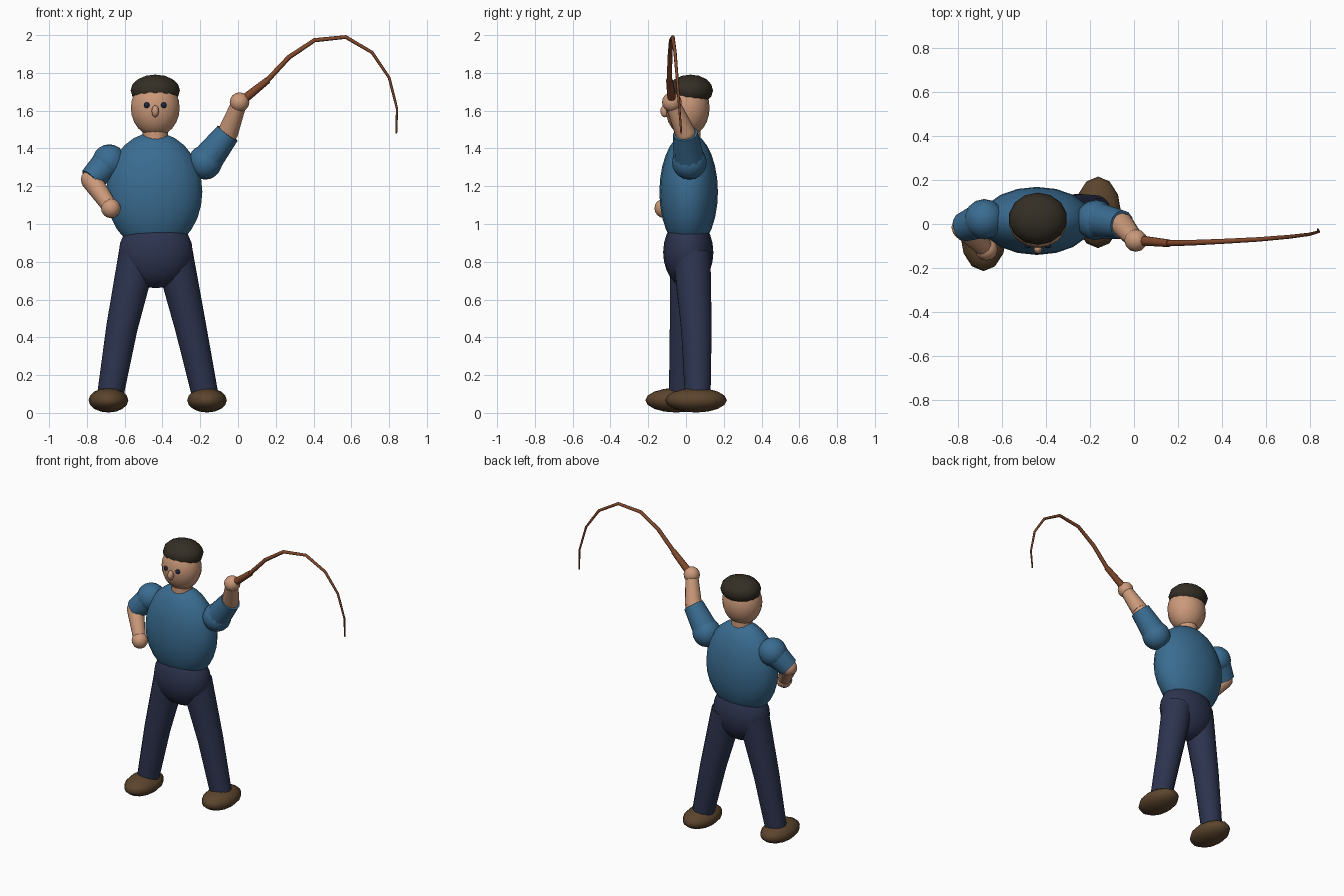
import bpy, bmesh, math
from mathutils import Vector, Matrix

if "Cube" in bpy.data.objects:
    bpy.data.objects.remove(bpy.data.objects["Cube"])


def material(name, rgb):
    m = bpy.data.materials.new(name)
    m.diffuse_color = (*rgb, 1)
    m.use_nodes = True
    m.node_tree.nodes["Principled BSDF"].inputs["Base Color"].default_value = m.diffuse_color
    return m


SHIRT = material("blue shirt", (0.042, 0.150, 0.283))
SKIN = material("skin", (0.60, 0.32, 0.195))
NAVY = material("navy trousers", (0.026, 0.034, 0.078))
SHOE = material("brown shoe", (0.105, 0.058, 0.026))
CAP = material("dark cap", (0.034, 0.027, 0.018))
WOOD = material("reddish wood", (0.22, 0.065, 0.025))
EYE = material("eye blue", (0.012, 0.018, 0.05))


def finish(name, bm, mat):
    bmesh.ops.recalc_face_normals(bm, faces=bm.faces)
    me = bpy.data.meshes.new(name)
    bm.to_mesh(me)
    bm.free()
    me.materials.append(mat)
    ob = bpy.data.objects.new(name, me)
    bpy.context.collection.objects.link(ob)
    bpy.context.view_layer.objects.active = ob
    ob.select_set(True)
    bpy.ops.object.shade_smooth_by_angle(angle=math.radians(50))
    ob.select_set(False)
    return ob


def ellipsoid(name, centre, radii, mat, seg=18, rings=12):
    bm = bmesh.new()
    bmesh.ops.create_uvsphere(bm, u_segments=seg, v_segments=rings, radius=1)
    bm.transform(Matrix.Translation(centre) @ Matrix.Diagonal((*radii, 1)))
    return finish(name, bm, mat)


def tube(name, points, radii, mat, seg=12):
    """Capped tube through the points with one radius per point."""
    pts = [Vector(p) for p in points]
    bm = bmesh.new()
    rings = []
    for i, (p, r) in enumerate(zip(pts, radii)):
        d = pts[min(i + 1, len(pts) - 1)] - pts[max(i - 1, 0)]
        d.normalize()
        u = d.cross(Vector((0, 1, 0))).normalized()
        v = d.cross(u)
        angles = [2 * math.pi * k / seg for k in range(seg)]
        rings.append([bm.verts.new(p + r * (math.cos(a) * u + math.sin(a) * v)) for a in angles])
    for a, b in zip(rings, rings[1:]):
        for k in range(seg):
            n = (k + 1) % seg
            bm.faces.new((a[k], a[n], b[n], b[k]))
    bm.faces.new(rings[0])
    bm.faces.new(rings[-1])
    return finish(name, bm, mat)


# Head, cap and face
ellipsoid("head", (-0.438, 0.008, 1.615), (0.131, 0.117, 0.152), SKIN)
ellipsoid("cap", (-0.438, 0.024, 1.707), (0.134, 0.119, 0.084), CAP, 14, 8)
ellipsoid("nose", (-0.438, -0.112, 1.597), (0.02, 0.024, 0.032), SKIN, 10, 8)
for side, x in (("left", -0.483), ("right", -0.393)):
    ellipsoid(side + "_eye", (x, -0.099, 1.629), (0.016, 0.012, 0.016), EYE, 10, 8)
tube("neck", [(-0.438, 0.012, 1.40), (-0.438, 0.01, 1.53)], [0.069, 0.066], SKIN, 14)

# Torso and hips
ellipsoid("torso", (-0.443, 0.014, 1.17), (0.258, 0.155, 0.315), SHIRT, 18, 14)
ellipsoid("hips", (-0.435, 0.012, 0.85), (0.199, 0.133, 0.19), NAVY)

# Legs and shoes
legs = {
    "left": [(-0.53, 0.015, 0.84), (-0.615, -0.005, 0.45), (-0.675, -0.022, 0.10)],
    "right": [(-0.34, 0.03, 0.84), (-0.25, 0.055, 0.45), (-0.175, 0.062, 0.10)],
}
for side, path in legs.items():
    tube(side + "_leg", path, [0.102, 0.083, 0.070], NAVY, 14)
ellipsoid("left_shoe", (-0.686, -0.052, 0.067), (0.105, 0.163, 0.065), SHOE, 12, 8)
ellipsoid("right_shoe", (-0.164, 0.053, 0.067), (0.105, 0.163, 0.065), SHOE, 12, 8)

# Arms: shoulder, elbow, hand positions
arms = {
    "left": [(-0.682, 0.022, 1.33), (-0.778, -0.015, 1.235), (-0.673, -0.115, 1.083)],
    "right": [(-0.174, 0.018, 1.327), (-0.055, -0.003, 1.48), (0.008, -0.075, 1.645)],
}
for side, (shoulder, elbow, hand) in arms.items():
    ellipsoid(side + "_shoulder", shoulder, (0.092,) * 3, SHIRT, 14, 10)
    tube(side + "_sleeve", [shoulder, elbow], [0.085, 0.066], SHIRT)
    ellipsoid(side + "_elbow", elbow, (0.054,) * 3, SKIN, 12, 8)
    tube(side + "_forearm", [elbow, hand], [0.055, 0.040], SKIN)
    ellipsoid(side + "_hand", hand, (0.052,) * 3, SKIN, 12, 8)

# Bent rod with grip
tube("rod_grip", [(0.0, -0.072, 1.635), (0.158, -0.088, 1.762)], [0.025, 0.018], WOOD, 10)
path = [(0.15, -0.088, 1.755), (0.27, -0.085, 1.883), (0.405, -0.079, 1.973),
        (0.57, -0.07, 1.990), (0.71, -0.058, 1.908), (0.80, -0.047, 1.775),
        (0.842, -0.035, 1.61), (0.838, -0.025, 1.48)]
tube("rod", path, [0.014 - 0.0013 * i for i in range(8)], WOOD, 8)
